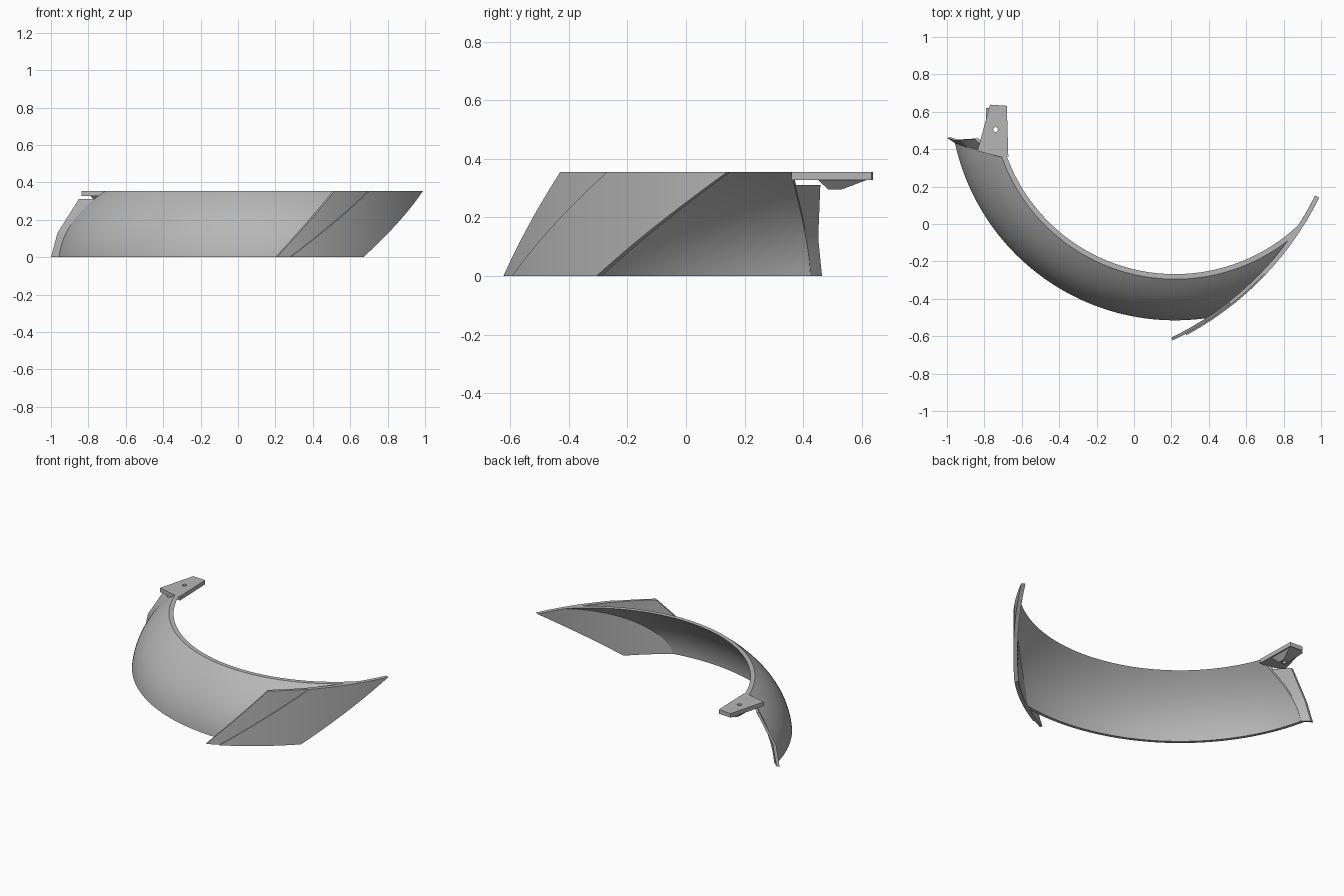
import bpy, bmesh
from math import sin, cos, acos, atan2, radians, hypot
from mathutils import Vector

if "Cube" in bpy.data.objects:
    bpy.data.objects.remove(bpy.data.objects["Cube"], do_unlink=True)

grey = bpy.data.materials.new("plain_grey")
grey.use_nodes = True
colour = (0.47, 0.47, 0.47, 1)
grey.diffuse_color = colour
grey.node_tree.nodes["Principled BSDF"].inputs["Base Color"].default_value = colour

H = 0.355                      # overall height
SHELL_C = (0.22, 0.69)         # axis of the curved shell
PLATE_C = (-0.516, 0.885)      # axis of the curved end plate
PLATE_R = 1.68


def lerp(a, b, t):
    return a + (b - a) * t


def polar(centre, r, a, z):
    return Vector((centre[0] + r * cos(a), centre[1] + r * sin(a), z))


def finish(name, bm):
    bmesh.ops.recalc_face_normals(bm, faces=bm.faces)
    mesh = bpy.data.meshes.new(name)
    bm.to_mesh(mesh)
    bm.free()
    mesh.materials.append(grey)
    ob = bpy.data.objects.new(name, mesh)
    bpy.context.collection.objects.link(ob)
    bpy.ops.object.select_all(action='DESELECT')
    ob.select_set(True)
    bpy.context.view_layer.objects.active = ob
    bpy.ops.object.shade_smooth_by_angle(angle=radians(25))
    return ob


def slab(name, fn, nu, nv):
    """Closed solid between two surfaces fn(u, v, side), side 0 outer and 1 inner."""
    bm = bmesh.new()
    rings = []
    for i in range(nu + 1):
        u = i / nu
        outer = [bm.verts.new(fn(u, j / nv, 0)) for j in range(nv + 1)]
        inner = [bm.verts.new(fn(u, j / nv, 1)) for j in range(nv + 1)]
        rings.append((outer, inner))
    for (o0, i0), (o1, i1) in zip(rings, rings[1:]):
        for j in range(nv):
            bm.faces.new((o0[j], o1[j], o1[j + 1], o0[j + 1]))
            bm.faces.new((i0[j], i0[j + 1], i1[j + 1], i1[j]))
        for j in (0, nv):
            bm.faces.new((o0[j], o1[j], i1[j], i0[j]))
    for o, i in (rings[0], rings[-1]):
        for j in range(nv):
            bm.faces.new((o[j], o[j + 1], i[j + 1], i[j]))
    return finish(name, bm)


def prism(name, low, high, z0, z1):
    bm = bmesh.new()
    a = [bm.verts.new((x, y, z0)) for x, y in low]
    b = [bm.verts.new((x, y, z1)) for x, y in high]
    n = len(a)
    bm.faces.new(a)
    bm.faces.new(b)
    for k in range(n):
        bm.faces.new((a[k], a[(k + 1) % n], b[(k + 1) % n], b[k]))
    return finish(name, bm)


# Curved shell: bowed profile swept round an arc and trimmed against the plate
PROFILES = (((1.205, 0), (1.185, 0.2), (0.985, H)),
            ((1.185, 0), (1.16, 0.19), (0.958, H)))


def profile(v, side):
    p0, p1, p2 = (Vector(p) for p in PROFILES[side])
    return p0.lerp(p1, v).lerp(p1.lerp(p2, v), v)


def start_angle(r):
    return radians(-167.7 + (1.205 - r) / 0.245 * 7.8)


def trim_angle(r, limit=PLATE_R - 0.024):
    dx, dy = SHELL_C[0] - PLATE_C[0], SHELL_C[1] - PLATE_C[1]
    d = hypot(dx, dy)
    return atan2(dy, dx) - acos((limit**2 - r * r - d * d) / (2 * r * d))


def shell(u, v, side):
    r, z = profile(v, side)
    return polar(SHELL_C, r, lerp(start_angle(r), trim_angle(r), u), z)


slab("curved_shell", shell, 64, 20)


# Slanted end plate: main panel and slightly recessed front strip
def panel(left, right, outer, inner):
    def fn(u, v, side):
        a = lerp(lerp(*left, v), lerp(*right, v), u)
        return polar(PLATE_C, PLATE_R - (inner if side else outer), radians(a), v * H)
    return fn


EDGE, SEAM, TAIL = (-64.4, -51.8), (-61.7, -43.4), (-45.1, -26.3)
slab("end_plate", panel(SEAM, TAIL, 0, 0.025), 24, 12)
slab("end_plate_strip", panel(EDGE, SEAM, 0.008, 0.025), 12, 12)

# Flange that flares out from the far end of the shell
BACK = [Vector(p) for p in ((-1, 0.46, 0), (-0.965, 0.447, 0.13), (-0.84, 0.455, 0.328))]


def back_edge(z):
    a, b = BACK[:2] if z < BACK[1].z else BACK[1:]
    return a.lerp(b, (z - a.z) / (b.z - a.z))


def flange(u, v, side):
    r, z = profile(v * 0.86, 0)
    front = polar(SHELL_C, r, start_angle(r), z)
    if side:
        front += Vector((0.022, -0.008, 0))
    return front.lerp(back_edge(z) + Vector((0.02 * side, 0.004 * side, 0)), u)


slab("end_flange", flange, 1, 18)

# Mounting tab with a tapered boss below and a drilled hole
outline = [(-0.837, 0.39), (-0.77, 0.638), (-0.68, 0.632), (-0.672, 0.36), (-0.72, 0.36)]
tab = prism("mounting_tab", outline, outline, 0.328, H)


def box(x0, x1, y0, y1):
    return [(x0, y0), (x1, y0), (x1, y1), (x0, y1)]


boss = prism("tab_boss", box(-0.76, -0.715, 0.485, 0.53), box(-0.79, -0.685, 0.45, 0.62), 0.295, 0.329)

bpy.ops.mesh.primitive_cylinder_add(vertices=20, radius=0.013, depth=0.3, location=(-0.74, 0.505, 0.33))
cutter = bpy.context.object
cutter.name = "hole_cutter"
cutter.hide_render = True
for ob in (tab, boss):
    mod = ob.modifiers.new("hole", 'BOOLEAN')
    mod.object = cutter
    mod.operation = 'DIFFERENCE'
    mod.solver = 'EXACT'
    bpy.context.view_layer.objects.active = ob
    bpy.ops.object.modifier_apply(modifier=mod.name)
bpy.data.objects.remove(cutter, do_unlink=True)
